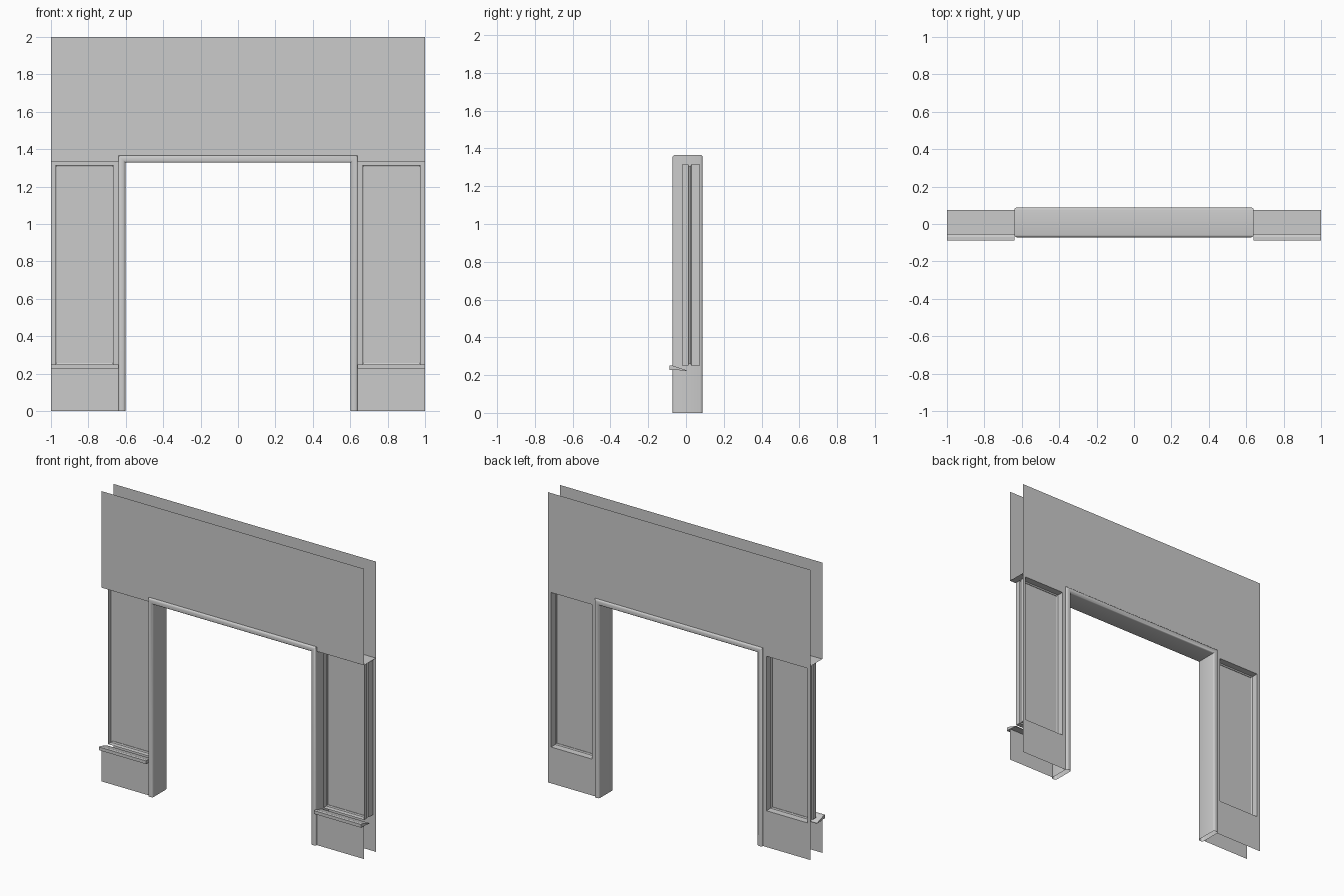
import bpy, bmesh, math

if "Cube" in bpy.data.objects:
    bpy.data.objects.remove(bpy.data.objects["Cube"], do_unlink=True)

# One plain grey for everything
grey = bpy.data.materials.new("plain_grey")
grey.use_nodes = True
grey.diffuse_color = (0.6, 0.6, 0.6, 1)
grey.node_tree.nodes["Principled BSDF"].inputs["Base Color"].default_value = (0.6, 0.6, 0.6, 1)

FRONT, BACK = -0.056, 0.074            # wall skins
DOOR_X, DOOR_Z, TRIM = 0.602, 1.328, 0.038
OUT_X, OUT_Z = DOOR_X + TRIM, DOOR_Z + TRIM
WIN_X0, WIN_X1, WIN_Z0, WIN_Z1 = 0.665, 0.977, 0.25, 1.315
SOFFIT_Z, SILL_Z = 1.335, 0.228


def finish(name, bm, smooth=False):
    bmesh.ops.remove_doubles(bm, verts=bm.verts, dist=0.0001)
    mesh = bpy.data.meshes.new(name)
    bm.to_mesh(mesh)
    bm.free()
    obj = bpy.data.objects.new(name, mesh)
    mesh.materials.append(grey)
    bpy.context.collection.objects.link(obj)
    if smooth:
        bpy.ops.object.select_all(action="DESELECT")
        bpy.context.view_layer.objects.active = obj
        obj.select_set(True)
        bpy.ops.object.shade_smooth_by_angle(angle=math.radians(40))
    return obj


def face(bm, points):
    return bm.faces.new([bm.verts.new(p) for p in points])


def wall(name, y, holes):
    """Upright sheet on a grid of cuts, leaving out cells inside the holes."""
    bm = bmesh.new()
    xs = sorted({-1, 1} | {v for h in holes for v in h[:2]})
    zs = sorted({0, 2} | {v for h in holes for v in h[2:]})
    for x0, x1 in zip(xs, xs[1:]):
        for z0, z1 in zip(zs, zs[1:]):
            cx, cz = (x0 + x1) / 2, (z0 + z1) / 2
            if any(a < cx < b and c < cz < d for a, b, c, d in holes):
                continue
            quad = [(x0, y, z0), (x1, y, z0), (x1, y, z1), (x0, y, z1)]
            face(bm, quad if y < 0 else quad[::-1])
    bmesh.ops.remove_doubles(bm, verts=bm.verts, dist=0.0001)
    bmesh.ops.dissolve_limit(bm, angle_limit=0.01, verts=bm.verts, edges=bm.edges)
    return finish(name, bm)


def loft(bm, rings, close_rings, close_profile):
    """Skin consecutive rings of points with quads."""
    rows = [[bm.verts.new(p) for p in ring] for ring in rings]
    pairs = list(zip(rows, rows[1:]))
    if close_rings:
        pairs.append((rows[-1], rows[0]))
    for a, b in pairs:
        count = len(a) if close_profile else len(a) - 1
        for i in range(count):
            j = (i + 1) % len(a)
            bm.faces.new((a[i], a[j], b[j], b[i]))
    bmesh.ops.recalc_face_normals(bm, faces=bm.faces)


# Wall skins
door = (-OUT_X, OUT_X, 0, OUT_Z)
wall("front_wall", FRONT, [door] + [(min(s * OUT_X, s), max(s * OUT_X, s), SILL_Z, SOFFIT_Z) for s in (-1, 1)])
wall("back_wall", BACK, [door] + [(min(s * WIN_X0, s * WIN_X1), max(s * WIN_X0, s * WIN_X1), WIN_Z0, WIN_Z1)
                                 for s in (-1, 1)])

# Door frame: a rounded rectangular tube mitred around the opening, open at the floor
profile = []
radius = 0.013
y0, y1 = -0.071, 0.088
corners = [(radius, y0 + radius, 180), (TRIM - radius, y0 + radius, 270),
           (TRIM - radius, y1 - radius, 0), (radius, y1 - radius, 90)]
for cx, cy, start in corners:
    for step in range(4):
        a = math.radians(start + step * 30)
        profile.append((cx + radius * math.cos(a), cy + radius * math.sin(a)))
path = [(-1, 0), (-1, 1), (1, 1), (1, 0)]
bm = bmesh.new()
loft(bm, [[(s * (DOOR_X + o), y, t * (DOOR_Z + o)) for o, y in profile] for s, t in path], False, True)
finish("door_frame", bm, smooth=True)

for side, label in ((1, "left"), (-1, "right")):
    # Window lining with a small glazing bead
    bm = bmesh.new()
    lining = [(FRONT + 0.035, 0), (0.012, 0), (0.016, 0.008), (0.024, 0.008), (0.028, 0), (BACK, 0)]
    rings = []
    for y, d in lining:
        x0, x1, z0, z1 = WIN_X0 + d, WIN_X1 - d, WIN_Z0 + d, WIN_Z1 - d
        rings.append([(side * x, y, z) for x, z in ((x0, z0), (x1, z0), (x1, z1), (x0, z1))])
    loft(bm, rings, False, True)
    bmesh.ops.reverse_faces(bm, faces=bm.faces)
    finish(label + "_window_lining", bm)

    # Window pane
    bm = bmesh.new()
    face(bm, [(side * x, 0.02, z) for x, z in
              ((WIN_X0, WIN_Z0), (WIN_X1, WIN_Z0), (WIN_X1, WIN_Z1), (WIN_X0, WIN_Z1))])
    finish(label + "_window_pane", bm)

    # Soffit above the recess
    bm = bmesh.new()
    face(bm, [(side * OUT_X, FRONT, SOFFIT_Z), (side * OUT_X, BACK, SOFFIT_Z),
              (side, BACK, SOFFIT_Z), (side, FRONT, SOFFIT_Z)])
    finish(label + "_soffit", bm)

    # Wedge sill
    bm = bmesh.new()
    wedge = [(-0.088, SILL_Z), (-0.088, 0.25), (-0.07, 0.25), (0.002, 0.226), (0.002, 0.222), (FRONT, SILL_Z)]
    ends = [[(side * x, y, z) for y, z in wedge] for x in (OUT_X, 1)]
    loft(bm, ends, False, True)
    for end in ends:
        face(bm, end)
    bmesh.ops.remove_doubles(bm, verts=bm.verts, dist=0.0001)
    bmesh.ops.recalc_face_normals(bm, faces=bm.faces)
    finish(label + "_window_sill", bm)
